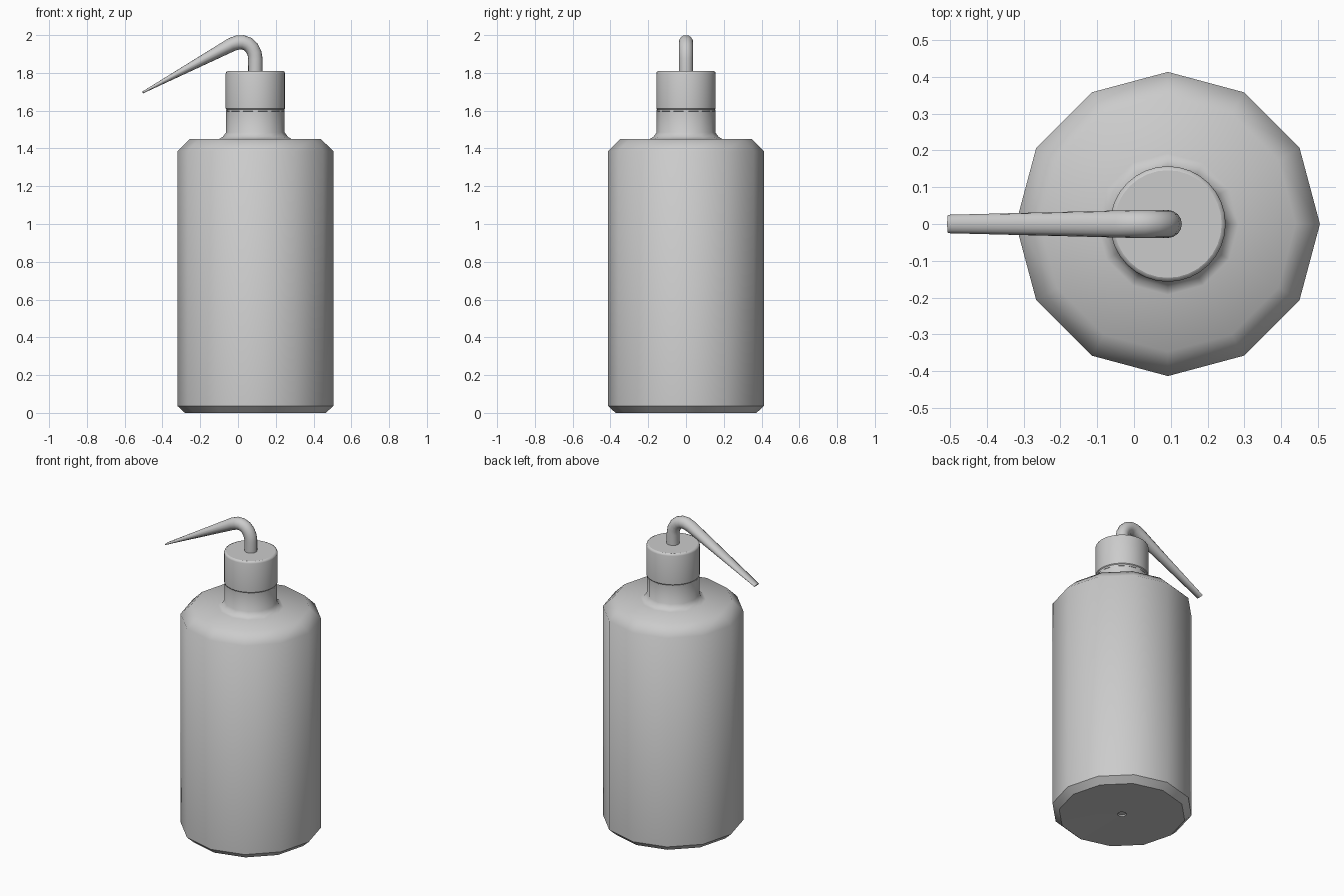
import bpy, bmesh
from math import cos, sin, pi
from mathutils import Vector

if "Cube" in bpy.data.objects:
    bpy.data.objects.remove(bpy.data.objects["Cube"])

CX = 0.092  # bottle axis


def finish(bm, name):
    bmesh.ops.recalc_face_normals(bm, faces=bm.faces)
    for f in bm.faces:
        f.smooth = True
    mesh = bpy.data.meshes.new(name)
    bm.to_mesh(mesh)
    bm.free()
    obj = bpy.data.objects.new(name, mesh)
    bpy.context.collection.objects.link(obj)
    return obj


def loft(name, rings, sharp=()):
    """Skin closed rings of points, cap both ends, crease the listed rings."""
    bm = bmesh.new()
    loops = [[bm.verts.new(p) for p in ring] for ring in rings]
    n = len(loops[0])
    for a, b in zip(loops, loops[1:]):
        for i in range(n):
            j = (i + 1) % n
            bm.faces.new((a[i], a[j], b[j], b[i]))
    bm.faces.new(loops[0])
    bm.faces.new(loops[-1])
    for k in {0, len(loops) - 1, *sharp}:
        for i in range(n):
            bm.edges.get((loops[k][i], loops[k][(i + 1) % n])).smooth = False
    return finish(bm, name)


def turned(name, profile, sides, sharp=()):
    rings = [[(CX + r * cos(2 * pi * i / sides), r * sin(2 * pi * i / sides), z)
              for i in range(sides)] for r, z in profile]
    return loft(name, rings, sharp)


# Twelve-sided bottle with chamfered base, shoulder and neck
turned("bottle", [(0.022, 0.012), (0.026, 0.004), (0.373, 0.0), (0.413, 0.037),
                  (0.413, 1.385), (0.347, 1.45), (0.192, 1.45), (0.172, 1.462),
                  (0.155, 1.485), (0.155, 1.605)], 12, sharp=(1, 2, 3))

# Round screw cap with a thin lower ring
turned("cap", [(0.148, 1.595), (0.153, 1.597), (0.153, 1.607), (0.157, 1.612),
               (0.157, 1.797), (0.154, 1.806), (0.146, 1.81)], 32, sharp=(1, 2, 3))

# Bent spout: x, z, in-plane radius, sideways radius; flattened toward the tip
path = [(0.092, 1.79, 0.038, 0.038), (0.092, 1.875, 0.038, 0.038),
        (0.087, 1.905, 0.038, 0.038), (0.073, 1.933, 0.038, 0.038),
        (0.052, 1.952, 0.038, 0.038), (0.026, 1.962, 0.038, 0.038),
        (-0.002, 1.961, 0.038, 0.038), (-0.035, 1.949, 0.037, 0.037),
        (-0.505, 1.696, 0.005, 0.025)]
rings = []
for k, (x, z, rn, ry) in enumerate(path):
    p, q = path[max(k - 1, 0)], path[min(k + 1, len(path) - 1)]
    if k == len(path) - 2:  # keep the straight taper square to its own axis
        p = path[k]
    t = Vector((q[0] - p[0], 0, q[1] - p[1])).normalized()
    normal = Vector((-t.z, 0, t.x))
    rings.append([Vector((x, 0, z)) + normal * rn * cos(2 * pi * i / 16)
                  + Vector((0, ry * sin(2 * pi * i / 16), 0)) for i in range(16)])
loft("spout", rings)
